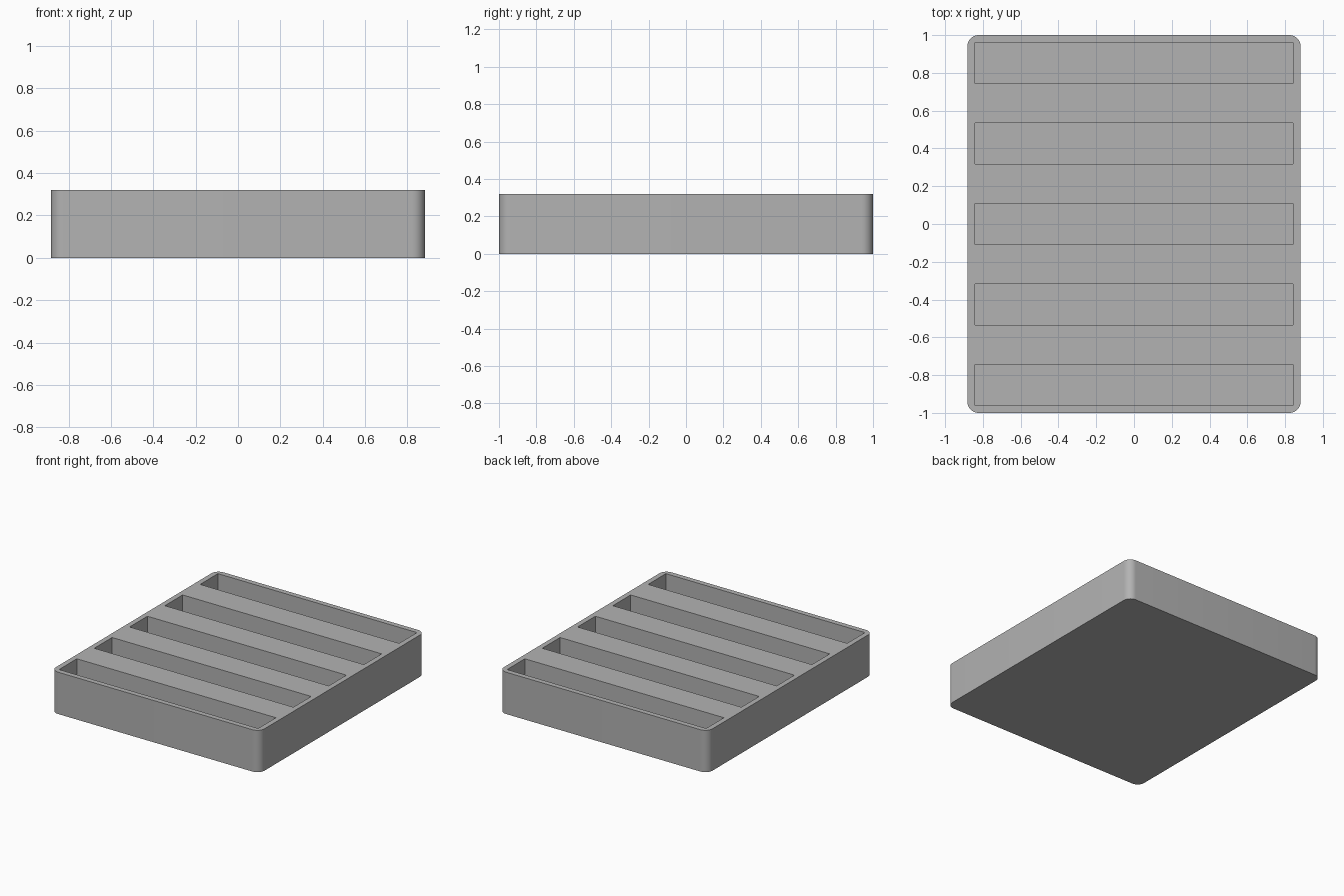
import bpy
import bmesh
from mathutils import Matrix, Vector

default_cube = bpy.data.objects.get("Cube")
if default_cube:
    bpy.data.objects.remove(default_cube, do_unlink=True)

WIDTH, DEPTH, HEIGHT = 1.765, 2.0, 0.32
WALL, CORNER = 0.04, 0.06
SLOTS, SLOT_WIDTH = 5, 0.215
PITCH = (DEPTH - 2 * WALL - SLOT_WIDTH) / (SLOTS - 1)


def add_box(bm, size, centre):
    matrix = Matrix.Translation(centre) @ Matrix.Diagonal(Vector(size).to_4d())
    bmesh.ops.create_cube(bm, size=1, matrix=matrix)


def make_object(name, bm):
    mesh = bpy.data.meshes.new(name)
    bm.to_mesh(mesh)
    bm.free()
    obj = bpy.data.objects.new(name, mesh)
    bpy.context.collection.objects.link(obj)
    return obj


# Grey material
grey = bpy.data.materials.new("grey")
grey.use_nodes = True
colour = (0.45, 0.45, 0.45, 1)
grey.diffuse_color = colour
grey.node_tree.nodes["Principled BSDF"].inputs["Base Color"].default_value = colour

# Tray block with rounded upright corners
bm = bmesh.new()
add_box(bm, (WIDTH, DEPTH, HEIGHT), (0, 0, HEIGHT / 2))
uprights = [e for e in bm.edges if abs(e.verts[0].co.z - e.verts[1].co.z) > 0.1]
bmesh.ops.bevel(bm, geom=uprights, offset=CORNER, segments=10, profile=0.5,
                affect='EDGES')
tray = make_object("slotted_tray", bm)
tray.data.materials.append(grey)

# Row of evenly spaced slots, leaving a thin floor
bm = bmesh.new()
for i in range(SLOTS):
    y = (i - (SLOTS - 1) / 2) * PITCH
    add_box(bm, (WIDTH - 2 * WALL, SLOT_WIDTH, HEIGHT), (0, y, WALL + HEIGHT / 2))
cutter = make_object("slot_cutter", bm)
cutter.data.materials.append(grey)
cutter.hide_render = True

# Cut the slots, then drop the cutter
cut = tray.modifiers.new("slots", 'BOOLEAN')
cut.operation = 'DIFFERENCE'
cut.solver = 'EXACT'
cut.object = cutter
bpy.ops.object.select_all(action='DESELECT')
tray.select_set(True)
bpy.context.view_layer.objects.active = tray
bpy.ops.object.modifier_apply(modifier=cut.name)
bpy.data.objects.remove(cutter, do_unlink=True)

# Smooth corners, crisp rims
bpy.ops.object.shade_smooth_by_angle(angle=0.6)
